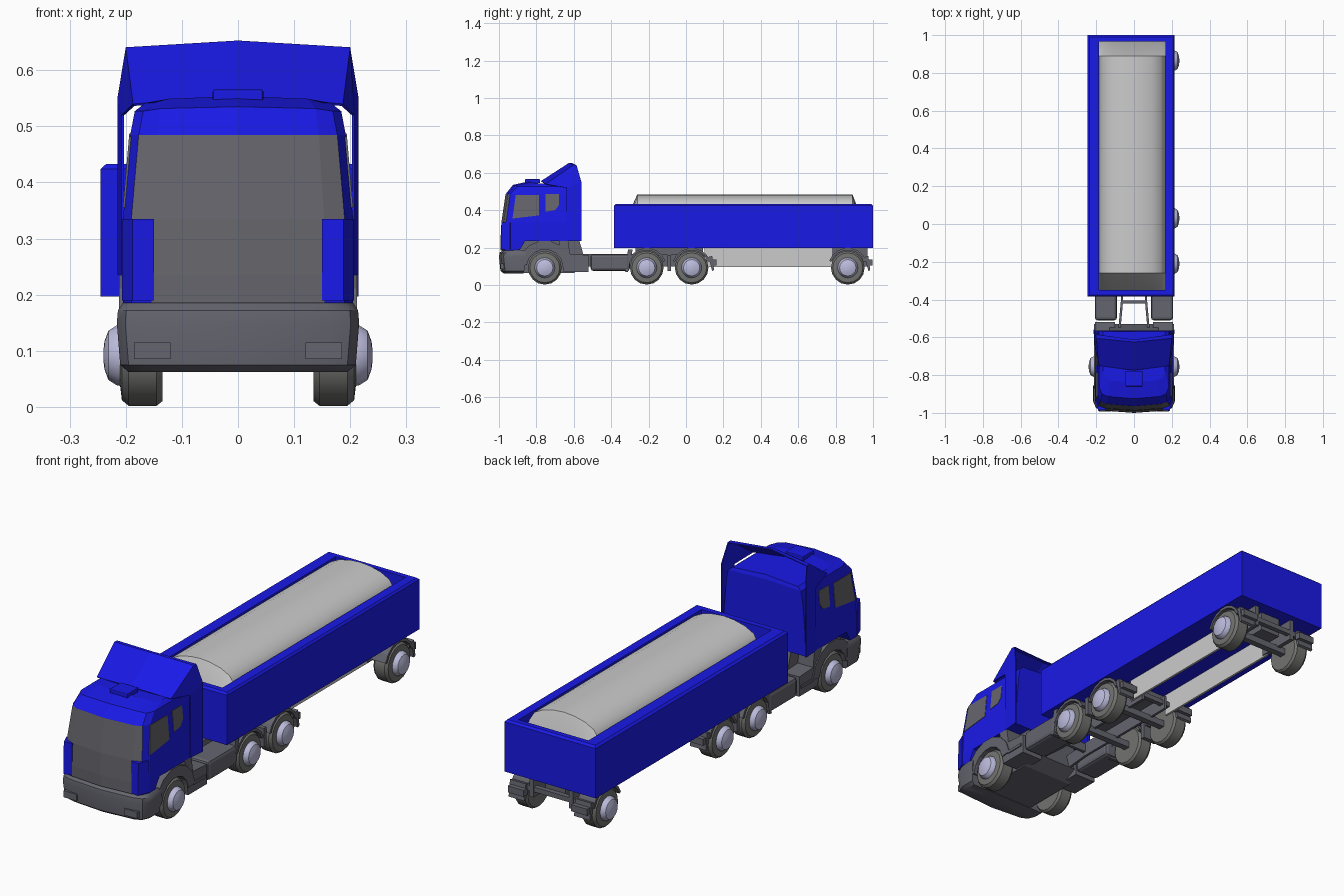
import bpy, math
from math import sin, cos, pi

if "Cube" in bpy.data.objects:
    bpy.data.objects.remove(bpy.data.objects["Cube"])


def material(name, col):
    m = bpy.data.materials.new(name)
    m.diffuse_color = (*col, 1)
    m.use_nodes = True
    m.node_tree.nodes["Principled BSDF"].inputs["Base Color"].default_value = m.diffuse_color
    return m


BLUE = material("blue_paint", (0.01, 0.01, 0.8))
DARK = material("dark_grey", (0.13, 0.13, 0.16))
TYRE = material("tyre_grey", (0.17, 0.17, 0.165))
HUB = material("pale_hub", (0.5, 0.5, 0.72))
GLASS = material("dark_glass", (0.13, 0.13, 0.15))


def mesh(name, verts, faces, mat=None, smooth=False):
    me = bpy.data.meshes.new(name)
    me.from_pydata(verts, [], faces)
    ob = bpy.data.objects.new(name, me)
    bpy.context.collection.objects.link(ob)
    if mat:
        me.materials.append(mat)
    bpy.ops.object.select_all(action='DESELECT')
    bpy.context.view_layer.objects.active = ob
    ob.select_set(True)
    bpy.ops.object.mode_set(mode='EDIT')
    bpy.ops.mesh.select_all(action='SELECT')
    bpy.ops.mesh.normals_make_consistent(inside=False)
    bpy.ops.object.mode_set(mode='OBJECT')
    if smooth:
        bpy.ops.object.shade_smooth_by_angle(angle=math.radians(35))
    return ob


def loft(name, rings, mat=None, smooth=False):
    """Skin closed rings of equal length and cap both ends."""
    n = len(rings[0])
    faces = [(i * n + j, i * n + (j + 1) % n, (i + 1) * n + (j + 1) % n, (i + 1) * n + j)
             for i in range(len(rings) - 1) for j in range(n)]
    faces += [tuple(range(n)), tuple((len(rings) - 1) * n + j for j in range(n))]
    return mesh(name, [p for r in rings for p in r], faces, mat, smooth)


def mirrored(ob):
    ob.modifiers.new("mirror", 'MIRROR')
    return ob


def prism(name, profile, x0, x1, mat=DARK, both=False):
    ob = loft(name, [[(x, y, z) for y, z in profile] for x in (x0, x1)], mat)
    return mirrored(ob) if both else ob


def box(name, x0, x1, y0, y1, z0, z1, mat=DARK, both=False, bevel=0):
    ob = prism(name, [(y0, z0), (y1, z0), (y1, z1), (y0, z1)], x0, x1, mat, both)
    if bevel:
        b = ob.modifiers.new("bevel", 'BEVEL')
        b.width, b.segments = bevel, 2
    return ob


def plan_ring(z, yf, w, yb, crown=0):
    """Cab outline seen from above: bowed front, straight sides and back."""
    half = [(0.75 * w, yf + .012, z + crown * .6), (w - .015, yf + .025, z), (w, yf + .06, z), (w, yb, z)]
    return ([(0, yf, z + crown)] + half + [(0, yb, z + crown)]
            + [(-x, y, zz) for x, y, zz in reversed(half)])


# Cab shell, with grille and windscreen as dark faces
cab = loft("cab", [plan_ring(*r) for r in (
    (.185, -.992, .205, -.89), (.235, -.992, .207, -.86), (.2355, -.992, .207, -.565),
    (.335, -.987, .205, -.565), (.485, -.965, .192, -.565), (.527, -.925, .184, -.565, .008),
    (.542, -.84, .165, -.57, .012))], BLUE)
cab.data.materials.append(GLASS)
for lvl, segs in ((0, (0, 9)), (1, (0, 9)), (2, (0, 9)), (3, (0, 1, 8, 9))):
    for s in segs:
        cab.data.polygons[lvl * 10 + s].material_index = 1


# Side windows follow the sloping cab side
def window(name, pts):
    wx = lambda z: .205 - .087 * (z - .335)
    mirrored(loft(name, [[(wx(z) + d, y, z) for y, z in pts] for d in (-.006, .002)], GLASS))


window("front_side_window", [(-.928, .355), (-.785, .372), (-.785, .482), (-.91, .482)])
window("rear_side_window", [(-.75, .392), (-.70, .4), (-.68, .425), (-.68, .487), (-.75, .487)])

# Front corner panels standing slightly proud
mirrored(loft("corner_panel", [[(.15, -.983, z), (.188, -.978 + d, z), (.207, -.94, z), (.15, -.93, z)]
                               for z, d in ((.19, -.012), (.335, -.008))], BLUE))

# Roof hatch and wind deflector with side fairings
box("roof_hatch", -.045, .045, -.86, -.78, .545, .566, BLUE, bevel=.004)
fairing = [(.187, -.75, .54), (.2, -.605, .641), (.2, -.585, .64), (.215, -.56, .55),
           (.215, -.56, .235), (.208, -.64, .235), (.208, -.64, .52)]
verts = [(0, -.775, .556), (0, -.625, .653), (0, -.612, .653)]
verts += fairing + [(-x, y, z) for x, y, z in fairing]
faces = []
for k in (3, 10):
    faces += [(0, k, k + 1, 1), (1, k + 1, k + 2, 2), (k, k + 1, k + 2, k + 3, k + 6),
              (k + 6, k + 3, k + 4, k + 5)]
defl = mesh("wind_deflector", verts, faces, BLUE)
defl.modifiers.new("thickness", 'SOLIDIFY').thickness = .005

# Bumper and cab underside
loft("bumper", [plan_ring(*r) for r in (
    (.062, -.975, .195, -.87), (.075, -.992, .21, -.865), (.15, -1.0, .216, -.855),
    (.172, -.997, .214, -.855), (.186, -.98, .205, -.87))], DARK, True)
box("bumper_lamp", .12, .185, -.992, -.96, .085, .115, DARK, True)
prism("cab_underside", [(-.9, .064), (-.6, .064), (-.53, .1), (-.57, .236), (-.9, .236)], -.13, .13)
prism("cab_step", [(-.655, .07), (-.52, .07), (-.52, .16), (-.62, .165), (-.63, .236), (-.68, .236)],
      .1, .207, DARK, True)


# Wheels: lathed tyre and domed hub
def lathe(name, prof, y, mat, n=16, zc=.092):
    mirrored(loft(name, [[(x, y + r * cos(2 * pi * j / n), zc + r * sin(2 * pi * j / n))
                          for j in range(n)] for x, r in prof], mat, True))


def arch(name, y, r0, r1, a0, a1, x0, x1, n=7):
    ang = [math.radians(a0 + (a1 - a0) * i / n) for i in range(n + 1)]
    prof = [(y + r0 * cos(a), .092 + r0 * sin(a)) for a in ang]
    prof += [(y + r1 * cos(a), .092 + r1 * sin(a)) for a in reversed(ang)]
    prism(name, prof, x0, x1, DARK, True)


for i, y in enumerate((-.755, -.21, .03, .865)):
    lathe(f"tyre_{i}", [(.135, .05), (.135, .082), (.145, .09), (.195, .09), (.207, .08), (.21, .055)], y, TYRE)
    lathe(f"hub_{i}", [(.2, .055), (.215, .054), (.231, .044), (.238, .025), (.24, .008)], y, HUB)
    box(f"axle_{i}", -.14, .14, y - .015, y + .015, .077, .107)
    if i == 0:
        arch("front_wheel_arch", y, .098, .146, 8, 172, .13, .212)
    else:
        arch(f"mudguard_{i}", y, .094, .106, 20, 160, .125, .208)

# Mud flaps, tail lamps and cross bars behind the wheel groups
for name, y in (("middle", .12), ("rear", .955)):
    prism(name + "_mud_flap", [(y, .15), (y + .02, .155), (y + .03, .08), (y + .02, .075)], .125, .205, DARK, True)
    box(name + "_lamp", .12, .2, y + .015, y + .043, .105, .135, DARK, True)
    box(name + "_cross_bar", -.2, .2, y - .01, y + .012, .125, .147)
prism("front_flap", [(-.325, .07), (-.31, .07), (-.285, .19), (-.31, .19)], .125, .205, DARK, True)
box("wheel_gap_flap", .125, .2, -.1, -.08, .075, .16, DARK, True)

# Tractor frame rails, tanks and coupling
mirrored(loft("frame_rail", [[(x + o, y, z) for o, z in ((0, .1), (.012, .1), (.012, .165), (0, .165))]
                             for x, y in ((.075, -.6), (.058, -.41), (.058, .14))], DARK))
box("frame_cross_member", -.06, .06, -.42, -.405, .12, .16)
box("side_tank", .09, .207, -.51, -.3, .075, .165, DARK, True, bevel=.015)
box("tank_step", .15, .212, -.62, -.53, .105, .118, DARK, True)
box("coupling_plate", -.1, .1, -.27, .09, .16, .197)

# Trailer frame beams and rear suspension
box("trailer_beam", .095, .105, .1, .8, .095, .2, None, True)
box("rear_subframe", .09, .11, .78, .97, .1, .2, DARK, True)
box("rear_suspension_block", -.05, .05, .82, .94, .11, .197)


# Open trailer body
def rect(x0, x1, y0, y1, z):
    return [(x0, y0, z), (x1, y0, z), (x1, y1, z), (x0, y1, z)]


loft("trailer_body", [rect(-.245, .215, -.385, 1.0, .197), rect(-.245, .215, -.385, 1.0, .424),
                      rect(-.235, .207, -.375, .99, .433), rect(-.185, .167, -.35, .967, .433),
                      rect(-.185, .167, -.35, .967, .24)], BLUE)

# Heaped load with sloping ends
section = [(-.175, .405), (-.15, .445), (-.105, .468), (-.05, .481), (0, .485)]
section += [(-x, z) for x, z in reversed(section[:-1])] + [(.175, .25), (-.175, .25)]
loft("load", [[(x - .009, y, .25 + (z - .25) * f) for x, z in section]
              for y, f in ((-.35, .15), (-.26, 1), (.89, 1), (.965, .15))], None, True)
